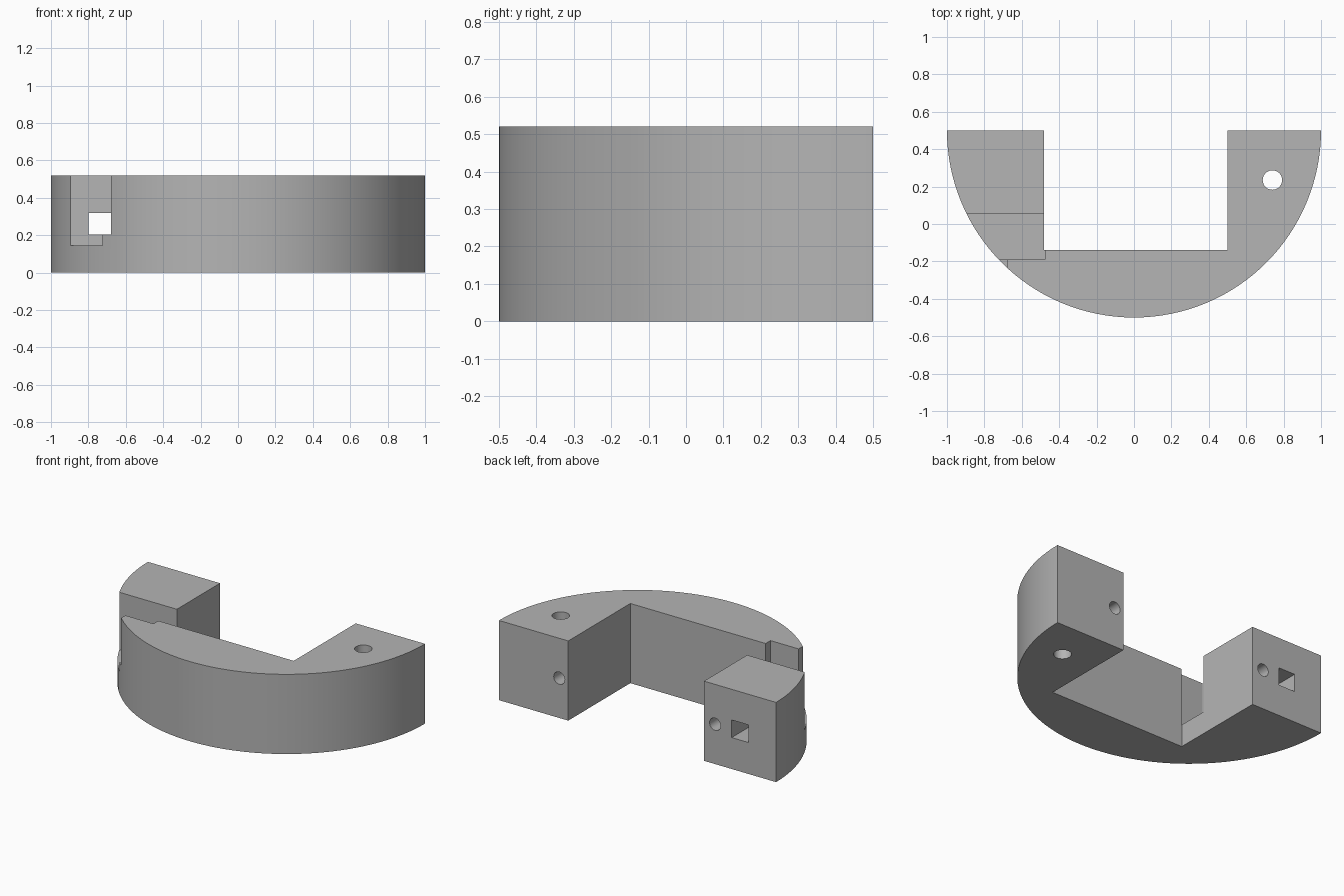
import bpy, bmesh
from math import cos, sin, pi, radians

cube = bpy.data.objects.get("Cube")
if cube:
    bpy.data.objects.remove(cube, do_unlink=True)

HEIGHT = 0.52
BACK = 0.5
ARC_STEPS = 64

grey = bpy.data.materials.new("plain grey")
grey.use_nodes = True
colour = (0.46, 0.46, 0.46, 1)
grey.diffuse_color = colour
grey.node_tree.nodes["Principled BSDF"].inputs["Base Color"].default_value = colour


def make_object(name, bm):
    bmesh.ops.recalc_face_normals(bm, faces=bm.faces)
    mesh = bpy.data.meshes.new(name)
    bm.to_mesh(mesh)
    bm.free()
    mesh.materials.append(grey)
    obj = bpy.data.objects.new(name, mesh)
    bpy.context.collection.objects.link(obj)
    return obj


def box(name, x, y, z):
    bm = bmesh.new()
    bmesh.ops.create_cube(bm, size=1)
    for v in bm.verts:
        v.co = [lo + (c + 0.5) * (hi - lo) for c, (lo, hi) in zip(v.co, (x, y, z))]
    return make_object(name, bm)


def rod(name, centre, radius, depth, along_y=False):
    bm = bmesh.new()
    bmesh.ops.create_cone(bm, cap_ends=True, segments=32, radius1=radius,
                          radius2=radius, depth=depth)
    obj = make_object(name, bm)
    obj.location = centre
    obj.rotation_euler.x = pi / 2 if along_y else 0
    return obj


# Half-round body with a rectangular opening at the back
arc = [pi + pi * i / ARC_STEPS for i in range(ARC_STEPS + 1)]
outline = [(cos(a), BACK + sin(a)) for a in arc]
outline += [(0.5, BACK), (0.5, -0.14), (-0.48, -0.14), (-0.48, BACK)]
bm = bmesh.new()
base = bm.faces.new([bm.verts.new((x, y, 0)) for x, y in outline])
top = bmesh.ops.extrude_face_region(bm, geom=[base])["geom"]
bmesh.ops.translate(bm, vec=(0, 0, HEIGHT),
                    verts=[g for g in top if isinstance(g, bmesh.types.BMVert)])
body = make_object("half_round_bracket", bm)

# Slot, front notch, square passage and round holes
cutters = [
    box("slot_cutter", (-1.2, -0.48), (-0.19, 0.055), (0.145, 0.7)),
    box("notch_cutter", (-1.2, -0.68), (-0.5, -0.1), (0.205, 0.7)),
    box("square_hole_cutter", (-0.8, -0.68), (-0.1, 0.7), (0.205, 0.32)),
    rod("upright_hole_cutter", (0.74, 0.235, 0.26), 0.052, 1),
    rod("right_pin_hole_cutter", (-0.56, BACK, 0.26), 0.04, 0.5, True),
    rod("left_pin_hole_cutter", (0.565, BACK, 0.26), 0.04, 0.5, True),
]
# The slot also opens fully into the central opening
cutters.append(box("slot_mouth_cutter", (-0.6, -0.477), (-0.19, 0.055), (0.145, 0.7)))

bpy.context.view_layer.objects.active = body
for cutter in cutters:
    cutter.hide_render = True
    mod = body.modifiers.new(cutter.name, "BOOLEAN")
    mod.operation = "DIFFERENCE"
    mod.solver = "EXACT"
    mod.object = cutter
    bpy.ops.object.modifier_apply(modifier=mod.name)
    bpy.data.objects.remove(cutter, do_unlink=True)

# Smooth outer curve and holes, sharp corners
bpy.ops.object.select_all(action="DESELECT")
body.select_set(True)
bpy.ops.object.shade_smooth_by_angle(angle=radians(30))
